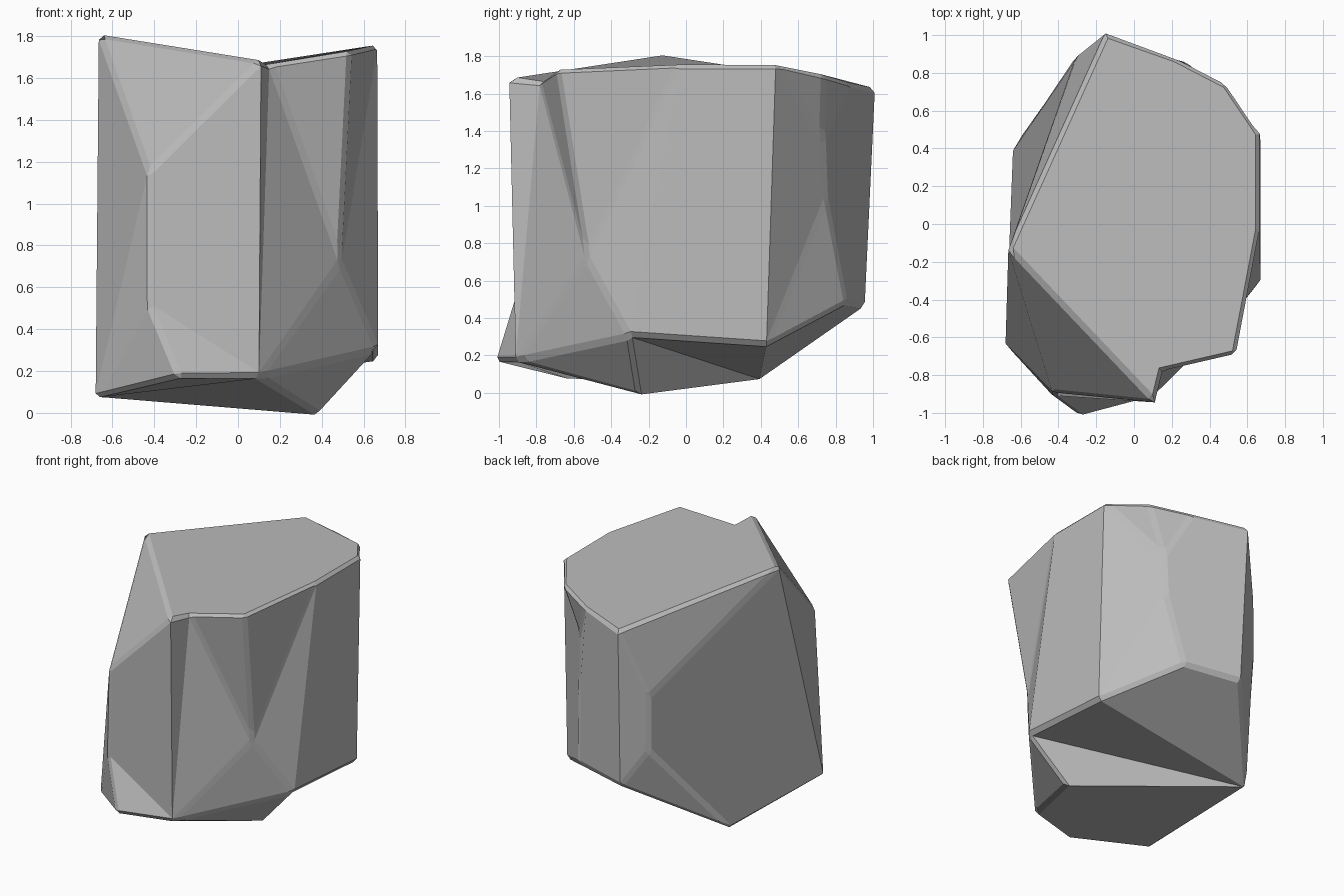
import bpy
import bmesh

cube = bpy.data.objects.get("Cube")
if cube:
    bpy.data.objects.remove(cube, do_unlink=True)

# Stone colour
stone = bpy.data.materials.new("stone_grey")
stone.use_nodes = True
grey = (0.5, 0.5, 0.5, 1)
stone.diffuse_color = grey
stone.node_tree.nodes["Principled BSDF"].inputs["Base Color"].default_value = grey

# Corners of the chipped boulder, named by where they sit
corners = {
    # upper rim
    "peak": (-.665, -.13, 1.81),
    "rim_front": (.11, -.945, 1.685),
    "rim_notch": (.15, -.78, 1.67),
    "rim_front_side": (.54, -.69, 1.73),
    "rim_side": (.665, -.03, 1.76),
    "rim_back_side": (.665, .48, 1.76),
    "rim_back_mid": (.49, .74, 1.7),
    "rim_back": (.22, .88, 1.66),
    "rim_tail": (-.15, 1.01, 1.63),
    # waist
    "back_high": (-.31, .88, 1.14),
    "back_low": (-.31, .88, .74),
    "front_high": (-.43, -.89, 1.15),
    "front_low": (-.43, -.91, .53),
    "notch_tip": (.49, -.53, .72),
    "dent_high": (.35, .73, 1.35),
    "dent_low": (.35, .75, 1.05),
    # foot
    "foot_back": (-.65, .4, .07),
    "foot_front": (-.68, -.64, .07),
    "toe": (-.28, -1.02, .17),
    "toe_side": (.1, -.91, .17),
    "flank_front": (.67, -.3, .3),
    "flank_back": (.67, .43, .25),
    "base": (.385, -.25, -.01),
    "heel": (-.13, .955, .46),
    "heel_side": (.28, .86, .48),
}

# Chips, each a loop of corners; a bar marks a soft fold inside one chip
chips = [
    "peak rim_front rim_notch rim_front_side rim_side rim_back_side rim_back_mid rim_back rim_tail",
    # front
    "peak rim_front front_high",
    "rim_front front_high front_low toe_side | front_low toe toe_side"
    " | rim_front toe_side rim_notch | rim_notch toe_side notch_tip",
    "rim_notch notch_tip rim_front_side",
    "notch_tip toe_side flank_front",
    "foot_front front_low toe",
    # sides
    "peak front_high foot_front | front_high front_low foot_front"
    " | peak foot_front foot_back back_low back_high",
    "rim_front_side notch_tip rim_side",
    "rim_side notch_tip flank_front | rim_side flank_front flank_back rim_back_side"
    " | rim_back_side flank_back dent_low dent_high",
    # back
    "peak back_high rim_tail",
    "rim_back_side dent_high rim_back_mid",
    "rim_back_mid dent_high rim_back",
    "rim_tail rim_back dent_high dent_low heel_side heel | rim_tail heel back_low back_high",
    "flank_back heel_side dent_low",
    "back_low foot_back heel",
    # underside
    "flank_front toe_side base",
    "flank_front base foot_back | flank_front foot_back flank_back"
    " | foot_back heel heel_side flank_back | base toe_side toe foot_front foot_back",
]

bm = bmesh.new()
weight = bm.edges.layers.float.new("bevel_weight_edge")
verts = {name: bm.verts.new(place) for name, place in corners.items()}
chip_of = {}
for number, chip in enumerate(chips):
    for loop in chip.split("|"):
        face = bm.faces.new([verts[name] for name in loop.split()])
        chip_of[face] = number
bmesh.ops.recalc_face_normals(bm, faces=bm.faces)

# Only the edges between different chips are worn
for edge in bm.edges:
    edge[weight] = float(len({chip_of[face] for face in edge.link_faces}) > 1)

mesh = bpy.data.meshes.new("boulder")
bm.to_mesh(mesh)
bm.free()
mesh.materials.append(stone)
boulder = bpy.data.objects.new("boulder", mesh)
bpy.context.collection.objects.link(boulder)

# Worn edges
worn = boulder.modifiers.new("worn_edges", "BEVEL")
worn.width = 0.022
worn.segments = 1
worn.limit_method = "WEIGHT"
